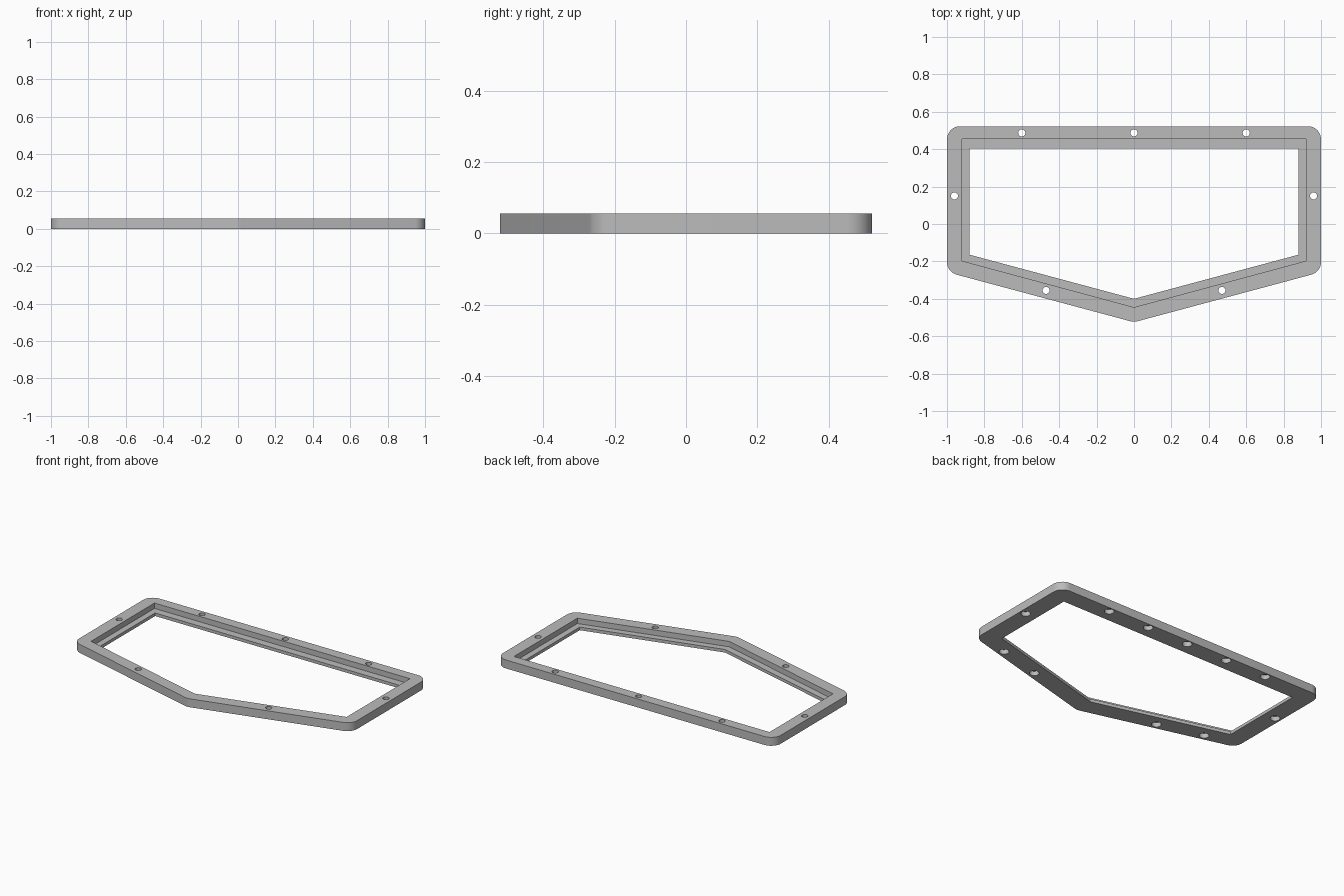
import bpy, bmesh, math
from mathutils import Vector

cube = bpy.data.objects.get("Cube")
if cube:
    bpy.data.objects.remove(cube, do_unlink=True)

HEIGHT, LEDGE = 0.055, 0.02

grey = bpy.data.materials.new("plain grey")
grey.use_nodes = True
grey.diffuse_color = (0.5, 0.5, 0.5, 1)
grey.node_tree.nodes["Principled BSDF"].inputs["Base Color"].default_value = (0.5, 0.5, 0.5, 1)


def outline(half_width, back, shoulder, tip):
    """Five-sided outline, counter-clockwise from the front tip."""
    return [Vector(p) for p in ((0, tip), (half_width, shoulder), (half_width, back),
                                (-half_width, back), (-half_width, shoulder))]


def rounded(points, radius, steps=10):
    """Replace each corner of a convex outline with an arc."""
    result = []
    for i, p in enumerate(points):
        a = (p - points[i - 1]).normalized()
        b = (points[(i + 1) % len(points)] - p).normalized()
        turn = a.angle(b)
        start = p - a * radius * math.tan(turn / 2)
        normal = Vector((-a.y, a.x))
        for s in range(steps + 1):
            t = turn * s / steps
            result.append(start + a * radius * math.sin(t) + normal * radius * (1 - math.cos(t)))
    return result


def circle(x, y, radius, sides=32):
    return [Vector((x + radius * math.cos(math.tau * i / sides),
                    y + radius * math.sin(math.tau * i / sides))) for i in range(sides)]


def prisms(name, outlines, z0, z1):
    """One object holding an upright prism for each outline."""
    bm = bmesh.new()
    for pts in outlines:
        low = [bm.verts.new((p.x, p.y, z0)) for p in pts]
        high = [bm.verts.new((p.x, p.y, z1)) for p in pts]
        bm.faces.new(low[::-1])
        bm.faces.new(high)
        for i in range(len(pts)):
            j = (i + 1) % len(pts)
            bm.faces.new((low[i], low[j], high[j], high[i]))
    mesh = bpy.data.meshes.new(name)
    bm.to_mesh(mesh)
    bm.free()
    mesh.materials.append(grey)
    obj = bpy.data.objects.new(name, mesh)
    bpy.context.collection.objects.link(obj)
    return obj


# Frame body with rounded outer corners
frame = prisms("frame", [rounded(outline(1, 0.5225, -0.257, -0.525), 0.07)], 0, HEIGHT)

# Screw positions: through holes, and blind ones open only underneath
through = [(0, 0.487)] + [(s * x, y) for s in (-1, 1)
                          for x, y in ((0.6, 0.487), (0.96, 0.15), (0.47, -0.355))]
blind = [(s * x, y) for s in (-1, 1) for x, y in ((0.3, 0.487), (0.77, -0.275))]

# Openings with a ledge, screw holes and wider bores from below
cutters = [
    prisms("upper_opening", [outline(0.92, 0.455, -0.197, -0.445)], LEDGE, 0.1),
    prisms("lower_opening", [outline(0.88, 0.405, -0.164, -0.4)], -0.1, 0.08),
    prisms("screw_holes", [circle(x, y, 0.019) for x, y in through], -0.1, 0.1),
    prisms("bores", [circle(x, y, 0.029) for x, y in through + blind], -0.1, 0.03),
]
for cutter in cutters:
    cutter.hide_render = True
    mod = frame.modifiers.new(cutter.name, "BOOLEAN")
    mod.operation = "DIFFERENCE"
    mod.solver = "EXACT"
    mod.object = cutter

# Bake the cuts and drop the cutters
bpy.context.view_layer.update()
evaluated = frame.evaluated_get(bpy.context.evaluated_depsgraph_get())
baked = bpy.data.meshes.new_from_object(evaluated)
frame.modifiers.clear()
frame.data = baked
for cutter in cutters:
    bpy.data.objects.remove(cutter, do_unlink=True)

bpy.ops.object.select_all(action="DESELECT")
frame.select_set(True)
bpy.context.view_layer.objects.active = frame
bpy.ops.object.shade_smooth_by_angle(angle=math.radians(30))
